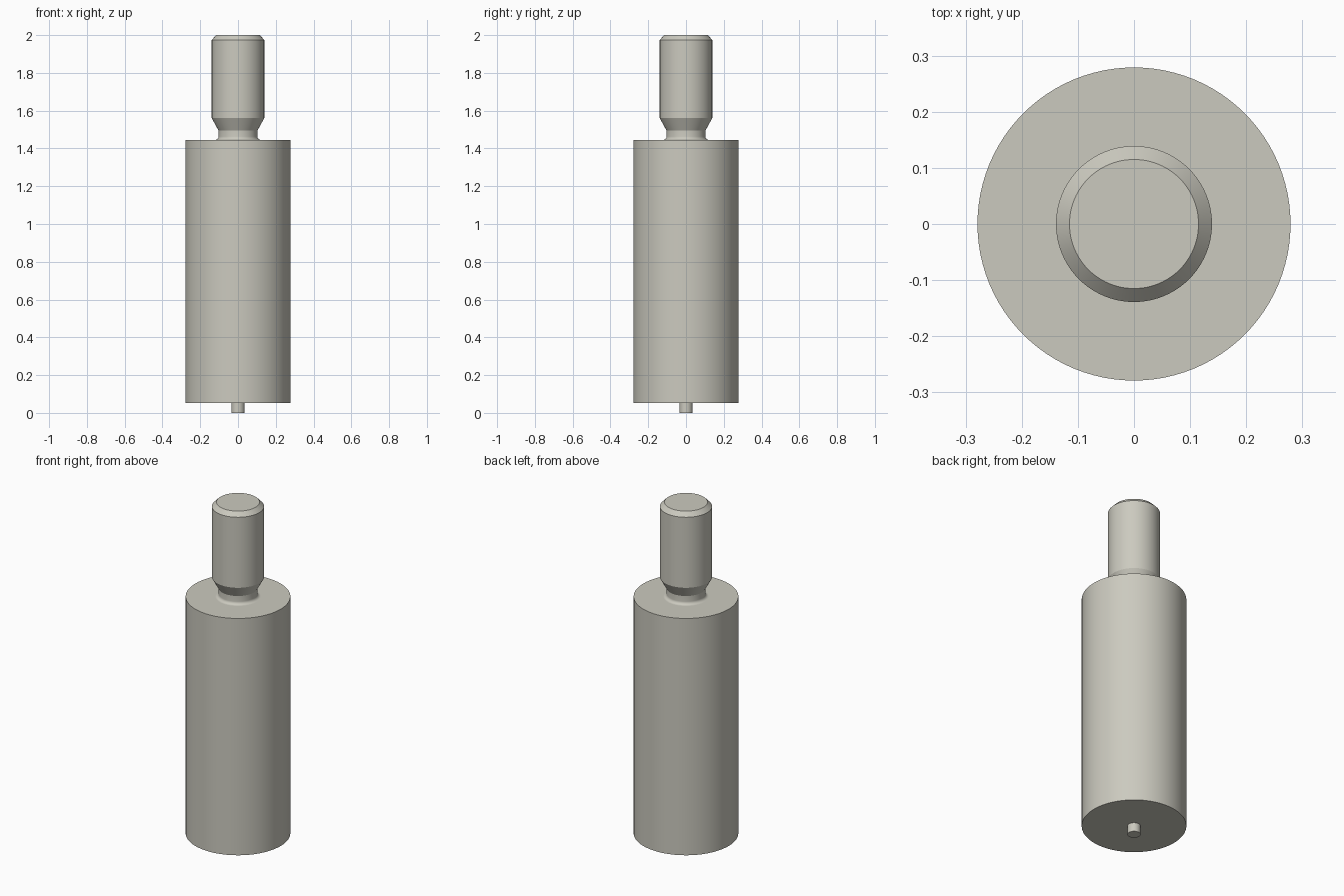
import bpy, bmesh, math

cube = bpy.data.objects.get("Cube")
if cube:
    bpy.data.objects.remove(cube, do_unlink=True)

SEGMENTS = 96

# Single warm grey metal
metal = bpy.data.materials.new("warm grey metal")
colour = (0.60, 0.59, 0.52, 1.0)
metal.diffuse_color = colour
metal.use_nodes = True
metal.node_tree.nodes["Principled BSDF"].inputs["Base Color"].default_value = colour


def turned_part(name, profile):
    """Revolve a bottom-to-top (radius, z) profile; radius 0 closes an end."""
    bm = bmesh.new()
    verts = [bm.verts.new((r, 0, z)) for r, z in profile]
    edges = [bm.edges.new(pair) for pair in zip(verts, verts[1:])]
    bmesh.ops.spin(bm, geom=verts + edges, cent=(0, 0, 0), axis=(0, 0, 1),
                   angle=math.tau, steps=SEGMENTS, use_duplicate=False)
    bmesh.ops.remove_doubles(bm, verts=bm.verts, dist=1e-5)
    bmesh.ops.recalc_face_normals(bm, faces=bm.faces)
    # Outward check: the widest side faces must point away from the axis
    side = max(bm.faces, key=lambda f: f.calc_center_median().xy.length)
    if side.normal.xy.dot(side.calc_center_median().xy) < 0:
        bmesh.ops.reverse_faces(bm, faces=bm.faces)
    mesh = bpy.data.meshes.new(name)
    bm.to_mesh(mesh)
    bm.free()
    mesh.materials.append(metal)
    obj = bpy.data.objects.new(name, mesh)
    bpy.context.collection.objects.link(obj)
    bpy.ops.object.select_all(action='DESELECT')
    obj.select_set(True)
    bpy.context.view_layer.objects.active = obj
    bpy.ops.object.shade_smooth_by_angle(angle=math.radians(20))
    return obj


PIN_R, BODY_R, STUD_R, NECK_R = 0.035, 0.279, 0.139, 0.103
BODY_Z0, BODY_Z1 = 0.052, 1.445
FILLET = 0.018

# Small locating pin underneath
turned_part("bottom_pin", [(0, 0), (PIN_R, 0), (PIN_R, BODY_Z0)])

# Main cylinder, open where the pin and stud join it
turned_part("main_body", [(PIN_R, BODY_Z0), (BODY_R, BODY_Z0),
                          (BODY_R, BODY_Z1), (NECK_R + FILLET, BODY_Z1)])

# Stud with filleted neck, lower cone and chamfered top
fillet = []
for i in range(9):
    a = math.pi / 2 * i / 8
    fillet.append((NECK_R + FILLET * (1 - math.sin(a)),
                   BODY_Z1 + FILLET * (1 - math.cos(a))))
turned_part("top_stud", fillet + [(NECK_R, 1.495), (STUD_R, 1.56), (STUD_R, 1.975),
                                  (0.115, 2.0), (0, 2.0)])
